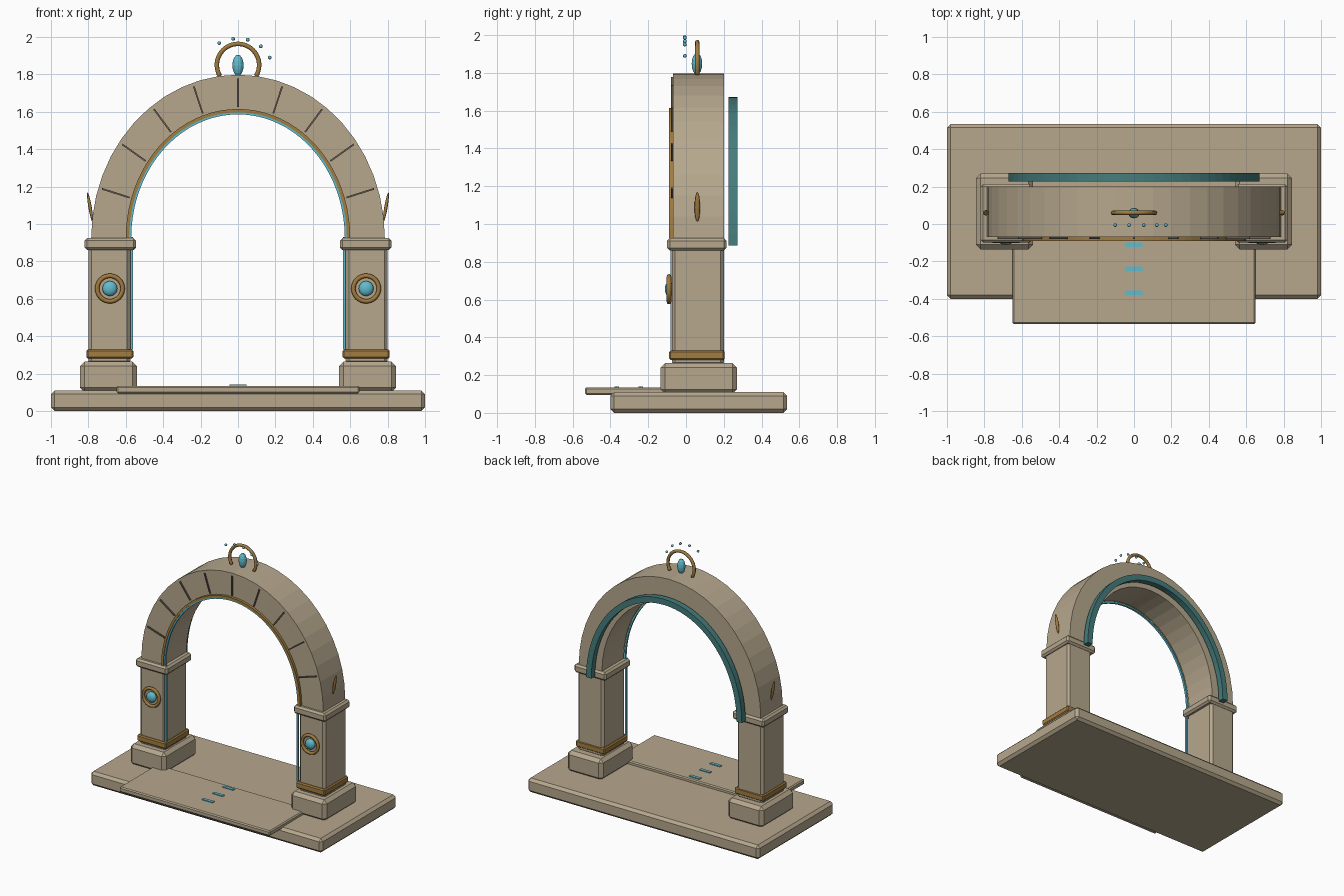
import bpy, bmesh, math
from mathutils import Vector, Matrix

if "Cube" in bpy.data.objects:
    bpy.data.objects.remove(bpy.data.objects["Cube"])


def mat(name, c):
    m = bpy.data.materials.new(name)
    m.diffuse_color = (*c, 1)
    m.use_nodes = True
    m.node_tree.nodes["Principled BSDF"].inputs["Base Color"].default_value = m.diffuse_color
    return m


STONE = mat("warm stone", (0.47, 0.39, 0.27))
JOINT = mat("dark joint", (0.15, 0.115, 0.08))
BRONZE = mat("bronze", (0.36, 0.20, 0.05))
GLOW = mat("glow blue", (0.12, 0.50, 0.62))
TEAL = mat("dark teal", (0.06, 0.20, 0.20))


def finish(name, bm, m, smooth=False):
    bmesh.ops.recalc_face_normals(bm, faces=bm.faces)
    me = bpy.data.meshes.new(name)
    bm.to_mesh(me)
    bm.free()
    me.materials.append(m)
    for p in me.polygons:
        p.use_smooth = smooth
    ob = bpy.data.objects.new(name, me)
    bpy.context.collection.objects.link(ob)
    return ob


def box(name, lo, hi, m, bevel=0.0):
    bm = bmesh.new()
    bmesh.ops.create_cube(bm, size=1)
    lo, hi = Vector(lo), Vector(hi)
    for v in bm.verts:
        v.co = Vector([(lo[i] + hi[i]) / 2 + v.co[i] * (hi[i] - lo[i]) for i in range(3)])
    if bevel:
        bmesh.ops.bevel(bm, geom=bm.edges[:], offset=bevel, segments=1, affect='EDGES')
    return finish(name, bm, m)


def ellipsoid(name, c, r, m, u=16, v=10, tilt=0.0, smooth=True):
    bm = bmesh.new()
    bmesh.ops.create_uvsphere(bm, u_segments=u, v_segments=v, radius=1)
    mx = Matrix.Translation(c) @ Matrix.Rotation(tilt, 4, 'Y') @ Matrix.Diagonal((*r, 1))
    bmesh.ops.transform(bm, matrix=mx, verts=bm.verts)
    return finish(name, bm, m, smooth)


def arch(name, zc, outer, inner, y0, y1, m, n=24):
    # half-elliptical band with a rectangular cross-section
    bm = bmesh.new()
    rings = []
    for i in range(n + 1):
        t = math.pi * i / n
        c, s = math.cos(t), math.sin(t)
        rings.append([bm.verts.new((r[0] * c, y, zc + r[1] * s))
                      for r, y in ((outer, y0), (outer, y1), (inner, y1), (inner, y0))])
    for a, b in zip(rings, rings[1:]):
        for k in range(4):
            bm.faces.new((a[k], a[(k + 1) % 4], b[(k + 1) % 4], b[k]))
    bm.faces.new(rings[0])
    bm.faces.new(rings[-1][::-1])
    return finish(name, bm, m)


def ring(name, c, R, r, a0, a1, m, n=32, k=8):
    # tube swept round an arc in the xz plane
    closed = abs(a1 - a0 - 2 * math.pi) < 1e-6
    bm = bmesh.new()
    loops = []
    for i in range(n if closed else n + 1):
        t = a0 + (a1 - a0) * i / n
        loop = []
        for j in range(k):
            p = 2 * math.pi * j / k
            d = R + r * math.cos(p)
            loop.append(bm.verts.new((c[0] + d * math.cos(t), c[1] + r * math.sin(p),
                                      c[2] + d * math.sin(t))))
        loops.append(loop)
    pairs = list(zip(loops, loops[1:])) + ([(loops[-1], loops[0])] if closed else [])
    for a, b in pairs:
        for j in range(k):
            bm.faces.new((a[j], a[(j + 1) % k], b[(j + 1) % k], b[j]))
    if not closed:
        bm.faces.new(loops[0])
        bm.faces.new(loops[-1][::-1])
    return finish(name, bm, m, True)


# base slab, front step and floor marks
box("base_slab", (-1, -0.40, 0), (1, 0.535, 0.11), STONE, 0.02)
box("front_step", (-0.65, -0.535, 0.095), (0.65, -0.07, 0.135), STONE, 0.008)
for y in (-0.112, -0.24, -0.367):
    box("floor_mark", (-0.045, y - 0.012, 0.132), (0.045, y + 0.012, 0.141), GLOW)

# pillars, mirrored
for s, side in ((-1, "left"), (1, "right")):
    def post(part, x0, x1, y0, y1, z0, z1, m, b):
        xs = sorted((s * x0, s * x1))
        box(side + "_" + part, (xs[0], y0, z0), (xs[1], y1, z1), m, b)
    post("plinth", 0.54, 0.845, -0.135, 0.27, 0.10, 0.265, STONE, 0.025)
    post("shaft", 0.575, 0.80, -0.075, 0.20, 0.25, 0.90, STONE, 0.018)
    post("bronze_band", 0.56, 0.81, -0.09, 0.205, 0.28, 0.33, BRONZE, 0.008)
    post("capital", 0.545, 0.82, -0.10, 0.215, 0.86, 0.925, STONE, 0.014)
    post("glow_strip", 0.562, 0.576, -0.082, -0.068, 0.33, 0.93, GLOW, 0)
    # medallion
    ring(side + "_medallion_rim", (s * 0.685, -0.09, 0.655), 0.068, 0.012, 0, 2 * math.pi, BRONZE)
    ellipsoid(side + "_medallion_gem", (s * 0.685, -0.088, 0.655), (0.04, 0.024, 0.04), GLOW)
    # leaf spike on the flank of the arch
    ellipsoid(side + "_spike", (s * 0.791, 0.06, 1.09), (0.009, 0.015, 0.08), BRONZE,
              8, 8, s * 0.17)

# main arch with trims
arch("stone_arch", 0.925, (0.785, 0.873), (0.585, 0.677), -0.07, 0.20, STONE)
arch("bronze_trim", 0.925, (0.60, 0.690), (0.582, 0.672), -0.09, -0.065, BRONZE, 40)
arch("glow_trim", 0.925, (0.582, 0.672), (0.571, 0.661), -0.084, -0.068, GLOW, 40)
arch("back_arch", 0.885, (0.672, 0.787), (0.627, 0.742), 0.226, 0.272, TEAL, 40)

# radial joints between the arch stones
for i in range(1, 10):
    t = math.pi * i / 10
    c, sn = math.cos(t), math.sin(t)
    a = Vector((0.61 * c, 0, 0.925 + 0.70 * sn))
    b = Vector((0.765 * c, 0, 0.925 + 0.852 * sn))
    d = b - a
    bm = bmesh.new()
    bmesh.ops.create_cube(bm, size=1)
    mx = (Matrix.Translation((a + b) / 2 + Vector((0, -0.072, 0)))
          @ Matrix.Rotation(math.atan2(d.x, d.z), 4, 'Y')
          @ Matrix.Diagonal((0.009, 0.016, d.length, 1)))
    bmesh.ops.transform(bm, matrix=mx, verts=bm.verts)
    finish("arch_joint", bm, JOINT)

# crown: bronze hoop, gem and floating motes
ring("crown_hoop", (0, 0.06, 1.85), 0.113, 0.012, math.radians(-32), math.radians(212), BRONZE)
ellipsoid("crown_gem", (0, 0.058, 1.848), (0.03, 0.028, 0.057), GLOW, 12, 8, smooth=False)
for x, z in ((-0.10, 1.967), (-0.026, 1.99), (0.052, 1.985), (0.122, 1.95), (0.17, 1.89)):
    ellipsoid("mote", (x, -0.006, z), (0.01, 0.01, 0.01), GLOW, 8, 6)
